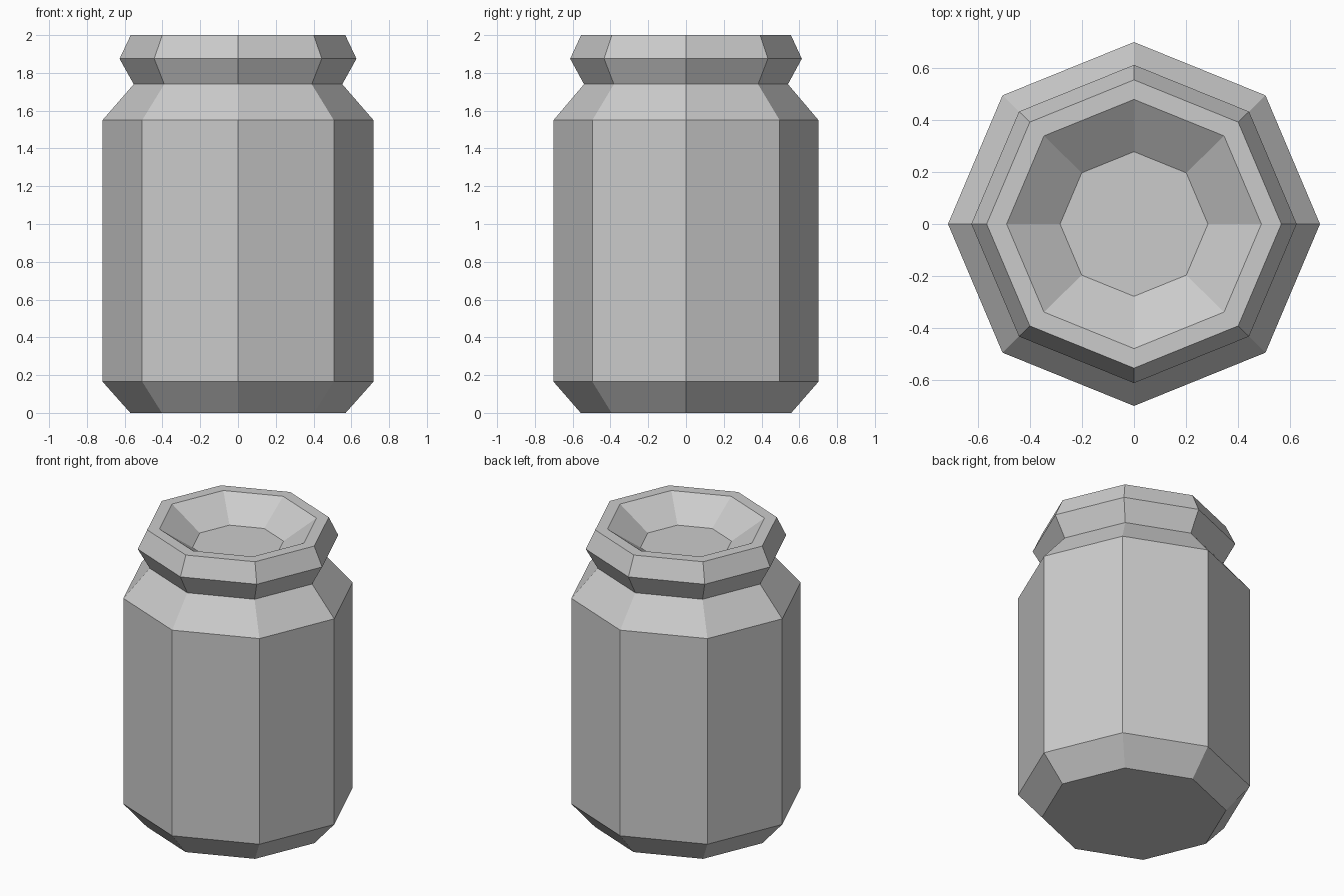
import bpy, bmesh
from math import cos, sin, pi

if "Cube" in bpy.data.objects:
    bpy.data.objects.remove(bpy.data.objects["Cube"])

SIDES = 8
Y_SQUASH = 0.978

# Profile (radius, height) from base, up the outside, over the rim, into the dished lid
profile = [(0.57, 0.0), (0.717, 0.165), (0.717, 1.55), (0.552, 1.74),
           (0.627, 1.875), (0.568, 2.0), (0.491, 2.0), (0.285, 1.86)]

bm = bmesh.new()
rings = []
for r, z in profile:
    rings.append([bm.verts.new((r * cos(2 * pi * i / SIDES),
                                r * Y_SQUASH * sin(2 * pi * i / SIDES), z))
                  for i in range(SIDES)])

# Side bands between neighbouring rings
for low, high in zip(rings, rings[1:]):
    for i in range(SIDES):
        j = (i + 1) % SIDES
        bm.faces.new((low[i], low[j], high[j], high[i]))

# Base and dish floor
bm.faces.new(rings[0][::-1])
bm.faces.new(rings[-1])
bmesh.ops.recalc_face_normals(bm, faces=bm.faces)

mesh = bpy.data.meshes.new("jar")
bm.to_mesh(mesh)
bm.free()
bpy.context.collection.objects.link(bpy.data.objects.new("jar", mesh))
